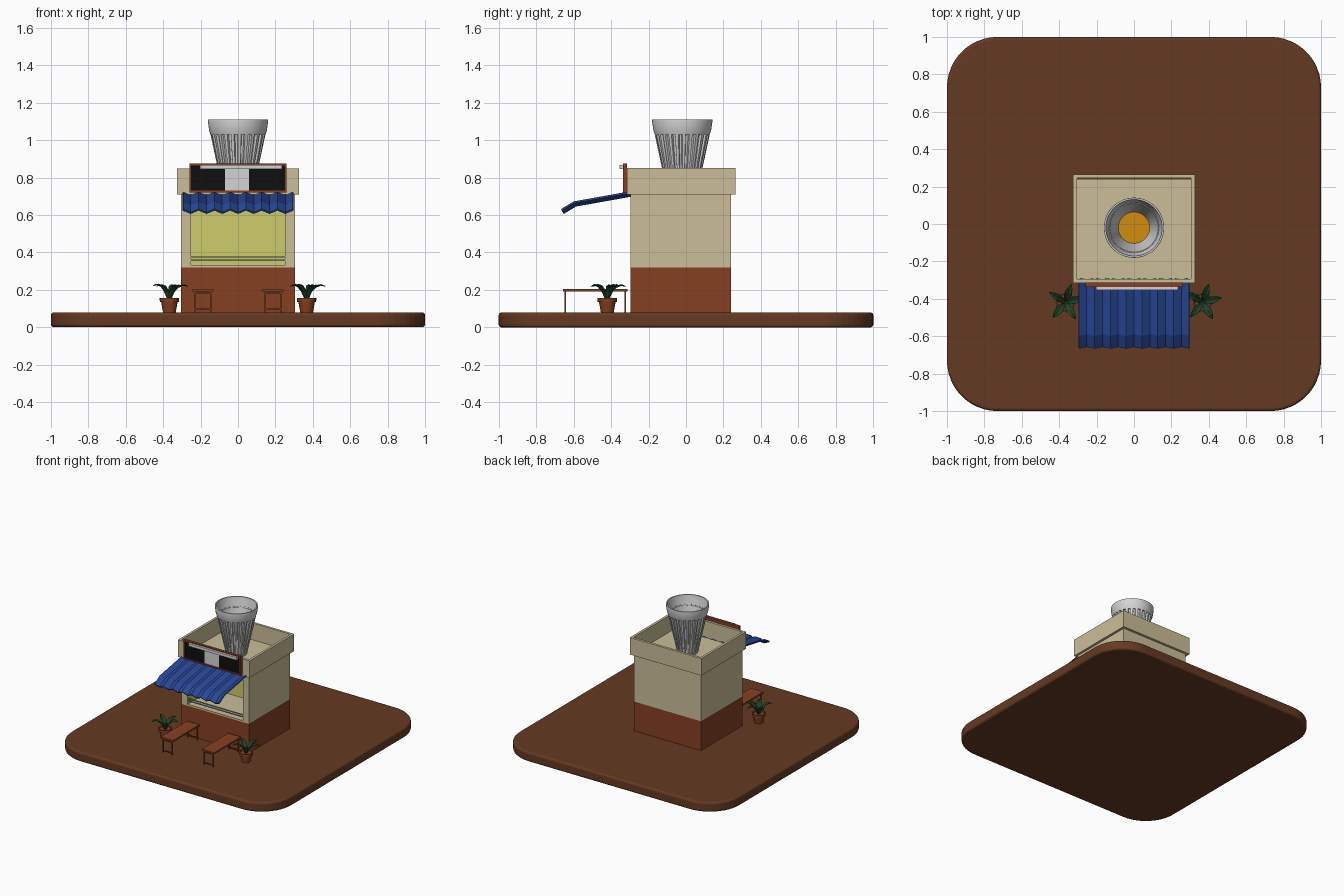
import bpy, bmesh, math
from mathutils import Vector

if "Cube" in bpy.data.objects:
    bpy.data.objects.remove(bpy.data.objects["Cube"])


def mat(name, r, g, b):
    """Flat material from 0-255 sRGB values."""
    lin = [((c / 255 + 0.055) / 1.055) ** 2.4 for c in (r, g, b)]
    m = bpy.data.materials.new(name)
    m.diffuse_color = (*lin, 1)
    m.use_nodes = True
    m.node_tree.nodes["Principled BSDF"].inputs["Base Color"].default_value = m.diffuse_color
    return m


BROWN = mat("earth brown", 101, 58, 34)
BRICK = mat("brick red", 134, 64, 34)
CREAM = mat("cream plaster", 203, 190, 152)
YELLOW = mat("window yellow", 206, 204, 106)
BLUE = mat("awning blue", 40, 72, 152)
BLACK = mat("sign black", 14, 14, 14)
WHITE = mat("pale grey", 212, 212, 212)
ORANGE = mat("broth orange", 208, 140, 16)
GREEN = mat("leaf green", 30, 68, 38)
STEEL = mat("steel grey", 150, 158, 160)


def finish(bm, name, *mats, smooth=None):
    bmesh.ops.recalc_face_normals(bm, faces=bm.faces[:])
    me = bpy.data.meshes.new(name)
    bm.to_mesh(me)
    bm.free()
    ob = bpy.data.objects.new(name, me)
    bpy.context.collection.objects.link(ob)
    for m in mats:
        me.materials.append(m)
    if smooth:
        bpy.ops.object.select_all(action='DESELECT')
        ob.select_set(True)
        bpy.context.view_layer.objects.active = ob
        bpy.ops.object.shade_smooth_by_angle(angle=math.radians(smooth))
    return ob


def box(name, m, x0, x1, y0, y1, z0, z1):
    bm = bmesh.new()
    bmesh.ops.create_cube(bm, size=1)
    for v in bm.verts:
        v.co = ((x0 + x1) / 2 + v.co.x * (x1 - x0), (y0 + y1) / 2 + v.co.y * (y1 - y0),
                (z0 + z1) / 2 + v.co.z * (z1 - z0))
    return finish(bm, name, m)


def prism(name, pts, z0, z1, *mats, rule=None):
    """Plan outline extruded upward; rule picks a material per face."""
    bm = bmesh.new()
    f = bm.faces.new([bm.verts.new((x, y, z0)) for x, y in pts])
    ext = bmesh.ops.extrude_face_region(bm, geom=[f])
    for v in ext["geom"]:
        if isinstance(v, bmesh.types.BMVert):
            v.co.z = z1
    if rule:
        for f in bm.faces:
            f.material_index = rule(f.calc_center_median())
    return finish(bm, name, *mats)


def lathe(name, m, prof, x, y, n=40, closed=False, smooth=40):
    """Revolve (radius, z) points; the ends are capped unless closed."""
    bm = bmesh.new()
    rings = [[bm.verts.new((x + r * math.cos(2 * math.pi * i / n), y + r * math.sin(2 * math.pi * i / n), z))
              for i in range(n)] for r, z in prof]
    pairs = list(zip(rings, rings[1:])) + ([(rings[-1], rings[0])] if closed else [])
    for a, b in pairs:
        for i in range(n):
            j = (i + 1) % n
            bm.faces.new((a[i], a[j], b[j], b[i]))
    if not closed:
        bm.faces.new(rings[0])
        bm.faces.new(rings[-1])
    return finish(bm, name, m, smooth=smooth)


# rounded ground slab with softened rim
outline = []
for k, (sx, sy) in enumerate([(1, 1), (-1, 1), (-1, -1), (1, -1)]):
    for i in range(13):
        a = math.pi / 2 * (k + i / 12)
        outline.append((sx * 0.73 + 0.27 * math.cos(a), sy * 0.73 + 0.27 * math.sin(a)))
slab = prism("ground_slab", outline, 0, 0.08, BROWN)
bev = slab.modifiers.new("soft rim", 'BEVEL')
bev.width, bev.segments, bev.angle_limit = 0.016, 3, math.radians(60)

# building: brick plinth, upper walls around an open serving niche, roof
box("brick_plinth", BRICK, -0.305, 0.305, -0.295, 0.24, 0.07, 0.32)
box("niche_floor", CREAM, -0.305, 0.305, -0.295, 0.24, 0.32, 0.333)
walls = [(-0.305, -0.295), (-0.25, -0.295), (-0.25, 0.03), (0.25, 0.03),
         (0.25, -0.295), (0.305, -0.295), (0.305, 0.24), (-0.305, 0.24)]
prism("upper_walls", walls, 0.333, 0.70, CREAM, YELLOW,
      rule=lambda c: int(abs(c.x) < 0.26 and -0.29 < c.y < 0.035 and 0.34 < c.z < 0.69))
box("roof_slab", CREAM, -0.305, 0.305, -0.295, 0.24, 0.70, 0.715)

# parapet ring
bm = bmesh.new()
loops = []
for x0, y0, y1, z in [(0.325, -0.315, 0.265, 0.71), (0.325, -0.315, 0.265, 0.85),
                      (0.305, -0.295, 0.245, 0.85), (0.305, -0.295, 0.245, 0.71)]:
    loops.append([bm.verts.new(p) for p in ((-x0, y0, z), (x0, y0, z), (x0, y1, z), (-x0, y1, z))])
for a, b in zip(loops, loops[1:] + loops[:1]):
    for i in range(4):
        bm.faces.new((a[i], a[(i + 1) % 4], b[(i + 1) % 4], b[i]))
finish(bm, "parapet", CREAM)

# serving window rails
for i, z in enumerate((0.355, 0.372)):
    box(f"window_rail_{i}", STEEL, -0.25, 0.25, -0.29, -0.28, z, z + 0.006)

# sign: frame, panels and lamp bar
box("sign_back", BRICK, -0.26, 0.26, -0.326, -0.314, 0.72, 0.872)
for z0, z1, n in ((0.72, 0.73, "bottom"), (0.864, 0.875, "top")):
    box("sign_frame_" + n, BRICK, -0.26, 0.26, -0.336, -0.314, z0, z1)
for s, n in ((-1, "left"), (1, "right")):
    box("sign_frame_" + n, BRICK, s * 0.255 - 0.005, s * 0.255 + 0.005, -0.336, -0.314, 0.72, 0.875)
box("sign_black_panel", BLACK, -0.25, 0.25, -0.330, -0.325, 0.73, 0.864)
box("sign_pale_panel", WHITE, -0.07, 0.06, -0.333, -0.329, 0.731, 0.85)
box("lamp_bar", WHITE, -0.203, 0.235, -0.354, -0.334, 0.845, 0.868)

# corrugated awning with steeper front lip
bm = bmesh.new()
rows = []
for y, z in ((-0.295, 0.722), (-0.597, 0.668), (-0.664, 0.628)):
    rows.append([bm.verts.new((-0.295 + 0.59 * i / 14, y + 0.009 * (i % 2), z - 0.018 * (i % 2)))
                 for i in range(15)])
for a, b in zip(rows, rows[1:]):
    for i in range(14):
        bm.faces.new((a[i], b[i], b[i + 1], a[i + 1]))
awning = finish(bm, "awning", BLUE)
sol = awning.modifiers.new("thickness", 'SOLIDIFY')
sol.thickness, sol.offset = 0.010, 0

# rooftop cup: fluted body, rounded rim, contents
CX, CY = 0, -0.02
RIBS = 24
bm = bmesh.new()
rings = []
for r_out, r_in, z in ((0.078, 0.074, 0.71), (0.149, 0.134, 1.04)):
    ring = []
    for i in range(RIBS):
        for da, r in ((0.0, r_out), (0.45, r_out), (0.55, r_in), (0.9, r_in)):
            a = 2 * math.pi * (i + da) / RIBS
            ring.append(bm.verts.new((CX + r * math.cos(a), CY + r * math.sin(a), z)))
    rings.append(ring)
n = len(rings[0])
for i in range(n):
    j = (i + 1) % n
    bm.faces.new((rings[0][i], rings[0][j], rings[1][j], rings[1][i]))
finish(bm, "cup_fluted_body", WHITE)
lathe("cup_rim_and_lining", WHITE,
      [(0.130, 1.03), (0.147, 1.03), (0.154, 1.05), (0.161, 1.10), (0.160, 1.11), (0.151, 1.11),
       (0.140, 1.05), (0.128, 1.01), (0.088, 0.82), (0.082, 0.82)], CX, CY, 48, closed=True)
lathe("cup_contents", ORANGE, [(0.080, 0.815), (0.090, 0.828)], CX, CY, 48)

# two benches with frame legs
for s, side in ((-1, "left"), (1, "right")):
    c = s * 0.187
    box(f"bench_top_{side}", BRICK, c - 0.057, c + 0.057, -0.655, -0.313, 0.192, 0.205)
    for y, end in ((-0.645, "front"), (-0.323, "back")):
        for t in (-1, 1):
            lx = c + t * 0.042
            box(f"bench_leg_{side}_{end}_{t}", BRICK, lx - 0.004, lx + 0.004, y - 0.004, y + 0.004, 0.078, 0.193)
        for z in (0.092, 0.178):
            box(f"bench_rail_{side}_{end}", BRICK, c - 0.042, c + 0.042, y - 0.003, y + 0.003, z, z + 0.007)

# potted plants with arching folded leaves
for s, side in ((-1, "left"), (1, "right")):
    px, py = s * 0.367, -0.42
    lathe(f"pot_{side}", BRICK, [(0.034, 0.078), (0.044, 0.135), (0.051, 0.135), (0.052, 0.156),
                                 (0.044, 0.156), (0.042, 0.147)], px, py, 20)
    bm = bmesh.new()
    for deg in (15, 72, 147, 230, 302):
        d = Vector((math.cos(math.radians(deg)), math.sin(math.radians(deg)), 0))
        w = Vector((-d.y, d.x, 0))
        prev = None
        for r, z, hw in ((0.004, 0.145, 0.008), (0.024, 0.188, 0.016), (0.05, 0.214, 0.019),
                         (0.078, 0.225, 0.013), (0.104, 0.220, 0.001)):
            mid = Vector((px, py, z)) + d * r
            up = Vector((0, 0, hw * 0.4))
            row = [bm.verts.new(p) for p in (mid - w * hw + up, mid, mid + w * hw + up)]
            if prev:
                for i in range(2):
                    bm.faces.new((prev[i], prev[i + 1], row[i + 1], row[i]))
            prev = row
    leaves = finish(bm, f"leaves_{side}", GREEN)
    leaves.modifiers.new("thickness", 'SOLIDIFY').thickness = 0.003
